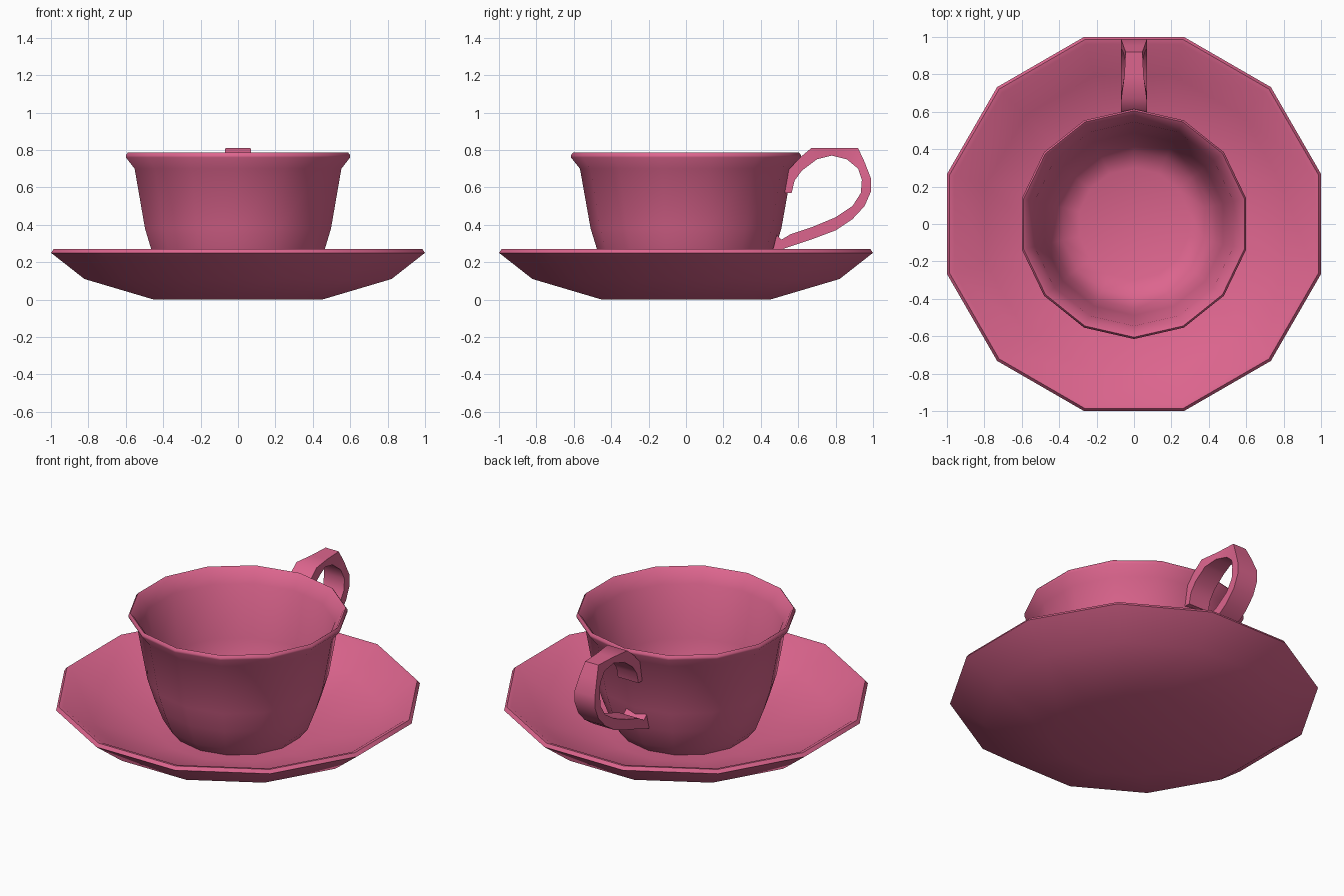
import bpy, math

if "Cube" in bpy.data.objects:
    bpy.data.objects.remove(bpy.data.objects["Cube"])

pink = bpy.data.materials.new("pink_glaze")
pink.diffuse_color = (0.72, 0.13, 0.27, 1)
pink.use_nodes = True
pink.node_tree.nodes["Principled BSDF"].inputs["Base Color"].default_value = pink.diffuse_color


def make_object(name, verts, faces, angle):
    mesh = bpy.data.meshes.new(name)
    mesh.from_pydata(verts, [], faces)
    mesh.materials.append(pink)
    obj = bpy.data.objects.new(name, mesh)
    bpy.context.collection.objects.link(obj)
    bpy.ops.object.select_all(action='DESELECT')
    obj.select_set(True)
    bpy.context.view_layer.objects.active = obj
    bpy.ops.object.mode_set(mode='EDIT')
    bpy.ops.mesh.select_all(action='SELECT')
    bpy.ops.mesh.normals_make_consistent(inside=False)
    bpy.ops.object.mode_set(mode='OBJECT')
    bpy.ops.object.shade_smooth_by_angle(angle=math.radians(angle))
    return obj


def lathe(name, profile, sides, start):
    """Revolve (radius, z) points; both ends are closed with a flat cap."""
    verts = [(r * math.cos(start + 2 * math.pi * k / sides),
              r * math.sin(start + 2 * math.pi * k / sides), z)
             for r, z in profile for k in range(sides)]
    faces = []
    for i in range(len(profile) - 1):
        for k in range(sides):
            a, b = i * sides + k, i * sides + (k + 1) % sides
            faces.append((a, b, b + sides, a + sides))
    last = (len(profile) - 1) * sides
    faces.append(tuple(reversed(range(sides))))
    faces.append(tuple(range(last, last + sides)))
    return make_object(name, verts, faces, 42)


# Saucer: outer underside, rim, then inner dish
lathe("saucer", [(0.466, 0.0), (0.85, 0.11), (1.035, 0.25), (1.02, 0.27),
                 (0.995, 0.265), (0.82, 0.15), (0.46, 0.06)],
      12, math.radians(15))

# Cup: outer wall from foot to flared lip, then inner wall to floor
lathe("cup", [(0.36, 0.05), (0.42, 0.12), (0.47, 0.25), (0.51, 0.38), (0.567, 0.70),
              (0.615, 0.76), (0.615, 0.772), (0.605, 0.785), (0.592, 0.775),
              (0.545, 0.70), (0.488, 0.39), (0.45, 0.25), (0.39, 0.15), (0.30, 0.115)],
      14, math.pi / 2)

# Handle: cross-sections (outer y, outer z, inner y, inner z, half width)
sections = [
    (0.525, 0.57, 0.565, 0.57, 0.070),
    (0.545, 0.69, 0.58, 0.635, 0.070),
    (0.61, 0.76, 0.62, 0.69, 0.070),
    (0.67, 0.81, 0.70, 0.75, 0.068),
    (0.79, 0.81, 0.78, 0.77, 0.052),
    (0.92, 0.81, 0.86, 0.75, 0.045),
    (0.955, 0.735, 0.92, 0.70, 0.058),
    (0.99, 0.645, 0.94, 0.64, 0.070),
    (0.99, 0.58, 0.935, 0.57, 0.070),
    (0.955, 0.50, 0.89, 0.50, 0.070),
    (0.89, 0.43, 0.80, 0.44, 0.070),
    (0.80, 0.37, 0.68, 0.39, 0.070),
    (0.68, 0.325, 0.56, 0.35, 0.070),
    (0.53, 0.275, 0.51, 0.32, 0.070),
    (0.46, 0.25, 0.485, 0.345, 0.070),
]
verts, faces = [], []
for oy, oz, iy, iz, w in sections:
    verts += [(-w, oy, oz), (w, oy, oz), (w, iy, iz), (-w, iy, iz)]
for s in range(len(sections) - 1):
    for k in range(4):
        a, b = s * 4 + k, s * 4 + (k + 1) % 4
        faces.append((a, b, b + 4, a + 4))
end = len(verts) - 4
faces += [(0, 1, 2, 3), (end, end + 1, end + 2, end + 3)]
make_object("handle", verts, faces, 42)
